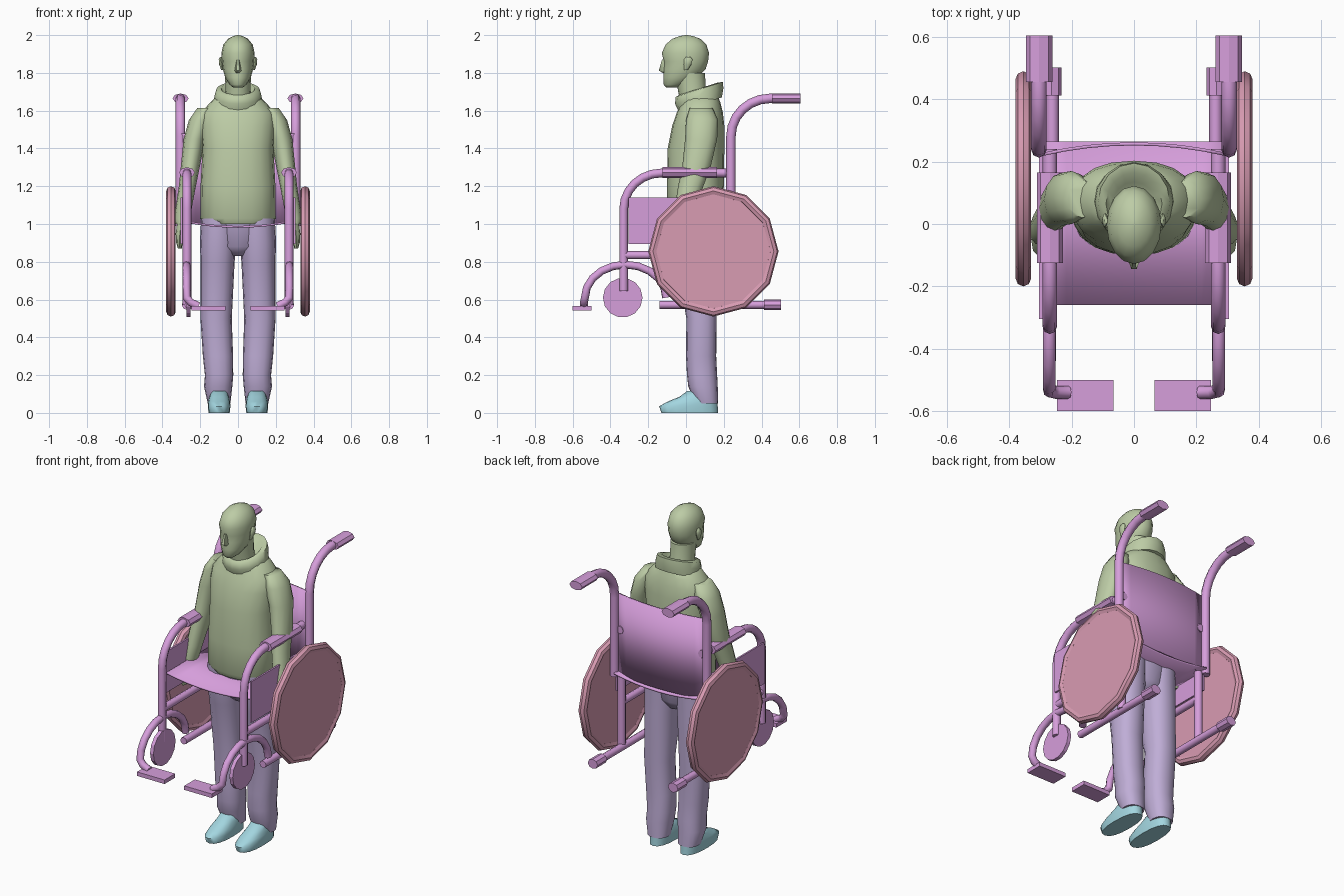
import bpy, bmesh, math
from mathutils import Vector

if "Cube" in bpy.data.objects:
    bpy.data.objects.remove(bpy.data.objects["Cube"])


def material(name, rgb):
    m = bpy.data.materials.new(name)
    lin = [c / 12.92 if c < 0.04 else ((c + 0.055) / 1.055) ** 2.4 for c in rgb]
    m.diffuse_color = (*lin, 1)
    m.use_nodes = True
    m.node_tree.nodes["Principled BSDF"].inputs["Base Color"].default_value = m.diffuse_color
    return m


FRAME = material("orchid frame", (0.84, 0.62, 0.86))
WHEEL = material("rose wheel", (0.85, 0.61, 0.70))
GREEN = material("sage green", (0.74, 0.80, 0.65))
TROUSER = material("lilac trousers", (0.75, 0.68, 0.84))
SHOE = material("pale aqua shoes", (0.64, 0.84, 0.88))


def finish(ob, name, mat, angle=40):
    ob.name = name
    ob.data.materials.clear()
    ob.data.materials.append(mat)
    bpy.ops.object.select_all(action='DESELECT')
    ob.select_set(True)
    bpy.context.view_layer.objects.active = ob
    if angle:
        bpy.ops.object.shade_smooth_by_angle(angle=math.radians(angle))
    return ob


def from_bm(bm, name, mat, angle=40):
    bmesh.ops.recalc_face_normals(bm, faces=bm.faces)
    me = bpy.data.meshes.new(name)
    bm.to_mesh(me)
    bm.free()
    ob = bpy.data.objects.new(name, me)
    bpy.context.collection.objects.link(ob)
    return finish(ob, name, mat, angle)


def loft(name, mat, rings, s=1, n=16, power=2.0, tilt=0.0, angle=60):
    """Skin stacked rings of (z, cx, cy, rx, ry); s mirrors x, tilt shears z by y."""
    bm = bmesh.new()
    loops = []
    for z, cx, cy, rx, ry in rings:
        loop = []
        for i in range(n):
            a = 2 * math.pi * i / n
            c, q = math.cos(a), math.sin(a)
            x = cx + rx * math.copysign(abs(c) ** (2 / power), c)
            y = cy + ry * math.copysign(abs(q) ** (2 / power), q)
            loop.append(bm.verts.new((s * x, y, z + tilt * y)))
        loops.append(loop)
    for a, b in zip(loops, loops[1:]):
        for i in range(n):
            j = (i + 1) % n
            bm.faces.new((a[i], a[j], b[j], b[i]))
    bm.faces.new(loops[0])
    bm.faces.new(loops[-1])
    return from_bm(bm, name, mat, angle)


def arc(x, cy, cz, ry, rz, a0, a1, n=6):
    return [(x, cy + ry * math.cos(math.radians(a0 + (a1 - a0) * i / n)),
             cz + rz * math.sin(math.radians(a0 + (a1 - a0) * i / n))) for i in range(n + 1)]


def tube(name, points, r, mat=FRAME):
    cu = bpy.data.curves.new(name, 'CURVE')
    cu.dimensions = '3D'
    cu.bevel_depth, cu.bevel_resolution, cu.use_fill_caps = r, 2, True
    sp = cu.splines.new('POLY')
    sp.points.add(len(points) - 1)
    for p, co in zip(sp.points, points):
        p.co = (*co, 1)
    ob = bpy.data.objects.new(name, cu)
    bpy.context.collection.objects.link(ob)
    bpy.ops.object.select_all(action='DESELECT')
    ob.select_set(True)
    bpy.context.view_layer.objects.active = ob
    bpy.ops.object.convert(target='MESH')
    return finish(bpy.context.object, name, mat, 50)


def box(name, mat, lo, hi):
    lo, hi = Vector(lo), Vector(hi)
    bpy.ops.mesh.primitive_cube_add(size=1, location=(lo + hi) / 2)
    ob = bpy.context.object
    ob.scale = [abs(d) for d in hi - lo]
    return finish(ob, name, mat, 0)


def cylinder(name, mat, loc, r, depth, axis, n=12, scale=(1, 1, 1), angle=40):
    rot = (0, math.pi / 2, 0) if axis == 'X' else (math.pi / 2, 0, 0)
    bpy.ops.mesh.primitive_cylinder_add(vertices=n, radius=r, depth=depth, location=loc, rotation=rot)
    bpy.context.object.scale = scale
    return finish(bpy.context.object, name, mat, angle)


def cloth(name, point, n=8, thick=0.01):
    """Sagging sheet; point(u, v) with u in -1..1 across and v in 0..1 along."""
    bm = bmesh.new()
    rows = [[bm.verts.new(point(-1 + 2 * i / n, v)) for i in range(n + 1)] for v in (0, 1)]
    for i in range(n):
        bm.faces.new((rows[0][i], rows[0][i + 1], rows[1][i + 1], rows[1][i]))
    ob = from_bm(bm, name, FRAME)
    mod = ob.modifiers.new("thickness", 'SOLIDIFY')
    mod.thickness, mod.offset = thick, 0


# Seat and back slings
cloth("seat", lambda u, v: (0.29 * u, -0.26 + 0.525 * v, 0.985 + 0.03 * u * u))
cloth("backrest", lambda u, v: (0.3 * u, 0.257 - 0.035 * u * u, 1.0 + 0.48 * v))

for s, side in ((-1, "right"), (1, "left")):
    # Large wheel: disc and rim
    cylinder(side + "_wheel_disc", WHEEL, (s * 0.355, 0.145, 0.855), 0.325, 0.035, 'X', angle=20)
    bpy.ops.mesh.primitive_torus_add(location=(s * 0.355, 0.145, 0.855), rotation=(0, math.pi / 2, 0),
                                     major_segments=12, minor_segments=8,
                                     major_radius=0.32, minor_radius=0.025)
    finish(bpy.context.object, side + "_wheel_rim", WHEEL, 35)

    # Caster wheel
    cylinder(side + "_caster", FRAME, (s * 0.262, -0.335, 0.61), 0.105, 0.022, 'X', 14, angle=20)

    # Back post with push handle
    tube(side + "_back_post", [(s * 0.305, 0.238, 0.99)]
         + arc(s * 0.305, 0.445, 1.465, -0.207, 0.2, 0, 90) + [(s * 0.305, 0.48, 1.665)], 0.025)
    cylinder(side + "_hand_grip", FRAME, (s * 0.304, 0.53, 1.665), 0.042, 0.15, 'Y', 8, (1, 0.62, 1))

    # Armrest tube and pad, side panel
    x = s * 0.27
    tube(side + "_arm_tube", [(x, -0.33, 0.645)] + arc(x, -0.13, 1.08, -0.2, 0.19, 0, 90)
         + [(x, 0.24, 1.27)], 0.023)
    cylinder(side + "_arm_pad", FRAME, (x, 0.02, 1.272), 0.042, 0.29, 'Y', 8, (1, 0.68, 1))
    box(side + "_side_panel", FRAME, (s * 0.294, -0.305, 0.895), (s * 0.304, 0.23, 1.14))

    # Lower frame
    tube(side + "_seat_rail", [(x, -0.33, 0.835), (x, 0.22, 0.835)], 0.021)
    tube(side + "_rear_upright", [(x, 0.22, 0.57), (x, 0.22, 1.0)], 0.023)
    tube(side + "_lower_rail", [(s * 0.262, -0.14, 0.572), (s * 0.262, 0.42, 0.572)], 0.021)
    cylinder(side + "_rail_knob", FRAME, (s * 0.265, 0.457, 0.572), 0.033, 0.09, 'Y', 8, (1, 0.85, 1))

    # Foot hanger and footplate
    tube(side + "_foot_hanger", [(s * 0.21, -0.54, 0.565), (s * 0.25, -0.54, 0.585)]
         + arc(s * 0.272, -0.32, 0.61, -0.215, 0.175, 0, 180, 10), 0.021)
    box(side + "_footplate", FRAME, (s * 0.065, -0.6, 0.543), (s * 0.247, -0.5, 0.567))

    # Leg
    loft(side + "_trouser_leg", TROUSER, [
        (0.05, .1, .11, .06, .06), (0.14, .105, .09, .075, .078), (0.2, .1, .085, .075, .08),
        (0.3, .106, .08, .08, .08), (0.5, .116, .082, .083, .08), (0.8, .108, .06, .09, .11),
        (0.9, .105, .05, .097, .12), (1.03, .1, .05, .095, .125)], s, power=2.3)

    # Shoe
    loft(side + "_shoe", SHOE, [
        (0, .1, .02, .056, .15), (0.035, .1, .013, .06, .155), (0.06, .1, .035, .058, .132),
        (0.085, .1, .065, .052, .1), (0.115, .1, .08, .042, .075)], s, power=2.4)

    # Sleeve and hand
    loft(side + "_sleeve", GREEN, [
        (1.0, .298, -.025, .032, .045), (1.03, .295, -.02, .042, .05), (1.1, .285, 0, .043, .057),
        (1.2, .268, .025, .045, .067), (1.3, .253, .055, .05, .075), (1.45, .23, .08, .058, .085),
        (1.55, .2, .085, .06, .085), (1.615, .165, .08, .05, .06)], s, n=12)
    loft(side + "_hand", GREEN, [
        (0.87, .308, -.06, .01, .025), (0.9, .31, -.055, .017, .045), (0.95, .308, -.05, .022, .052),
        (1.02, .298, -.025, .022, .032)], s, n=8)

    # Ear
    loft(side + "_ear", GREEN, [
        (1.815, .083, 0, .006, .01), (1.845, .09, .008, .01, .02), (1.87, .092, .012, .01, .023),
        (1.885, .09, .012, .005, .012)], s, n=8)

# Hips
loft("hips", TROUSER, [(0.83, 0, .06, .05, .07), (0.88, 0, .05, .15, .11), (1.04, 0, .05, .193, .13)])

# Sweatshirt body and hood
loft("sweatshirt", GREEN, [
    (1.0, 0, .05, .18, .135), (1.03, 0, .048, .2, .148), (1.2, 0, .05, .198, .15),
    (1.4, 0, .053, .188, .15), (1.52, 0, .065, .2, .138), (1.59, 0, .073, .195, .122),
    (1.64, 0, .078, .15, .105), (1.69, 0, .075, .1, .09)], n=20, power=2.3)
loft("hood", GREEN, [
    (1.61, 0, .075, .13, .115), (1.655, 0, .07, .125, .128), (1.69, 0, .07, .115, .125),
    (1.695, 0, .065, .09, .1), (1.665, 0, .06, .07, .075)], tilt=0.32)

# Neck, head and nose
loft("neck", GREEN, [(1.62, 0, .05, .075, .075), (1.72, 0, .03, .066, .075), (1.8, 0, .02, .07, .08)])
loft("head", GREEN, [
    (1.722, 0, -.075, .025, .03), (1.738, 0, -.06, .045, .058), (1.775, 0, -.03, .068, .09),
    (1.82, 0, -.008, .08, .112), (1.86, 0, .0, .085, .117), (1.905, 0, -.003, .088, .125),
    (1.95, 0, -.0, .078, .108), (1.98, 0, .002, .053, .075), (1.995, 0, .002, .025, .035),
    (2.0, 0, .002, .005, .006)])
loft("nose", GREEN, [
    (1.8, 0, -.11, .012, .015), (1.812, 0, -.118, .018, .03), (1.87, 0, -.11, .008, .02)], n=6)
